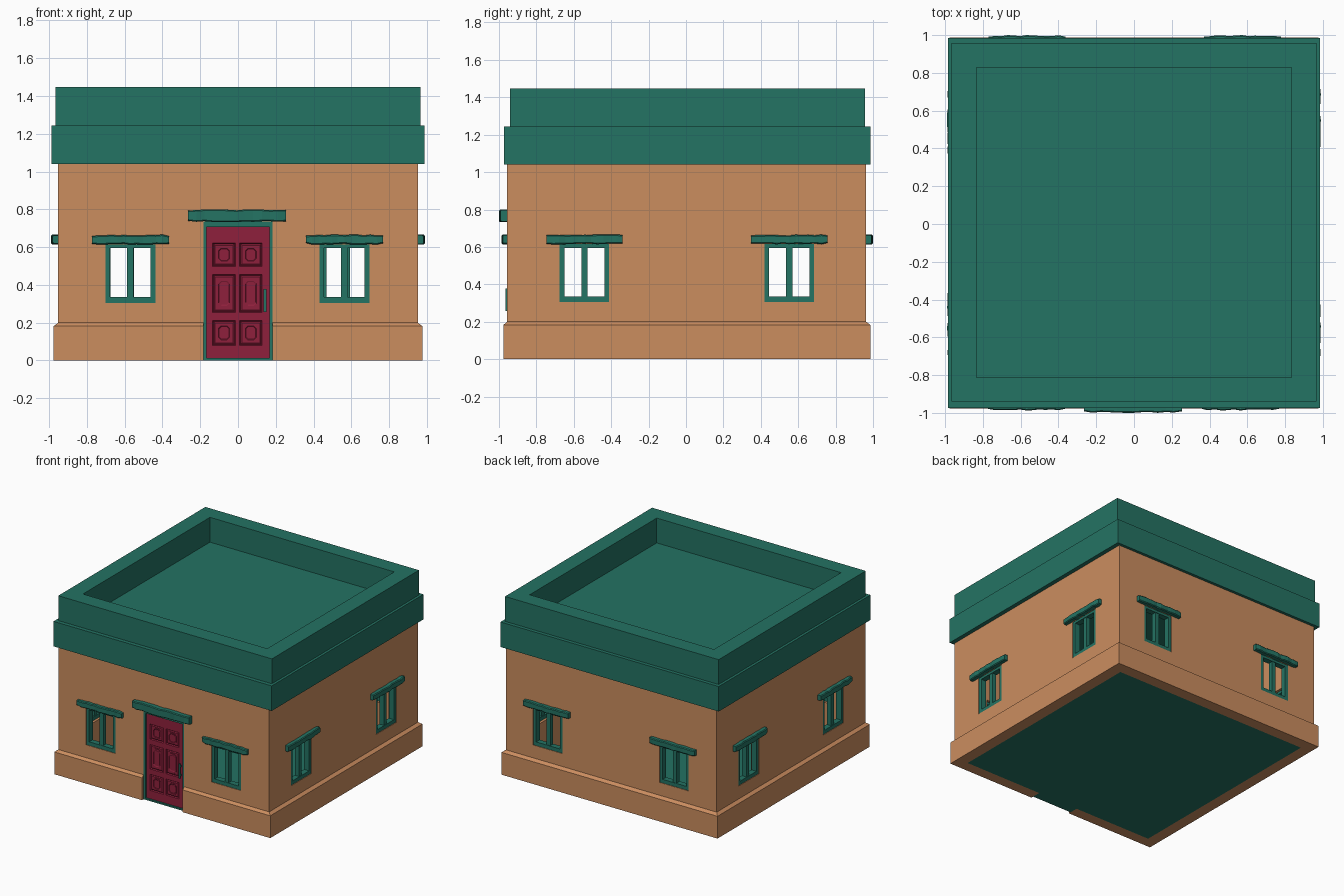
import bpy, bmesh, math, random
from mathutils import Matrix, Vector

if "Cube" in bpy.data.objects:
    bpy.data.objects.remove(bpy.data.objects["Cube"])

random.seed(4)


def material(name, r, g, b):
    m = bpy.data.materials.new(name)
    m.diffuse_color = [((c / 255 + 0.055) / 1.055) ** 2.4 for c in (r, g, b)] + [1]
    m.use_nodes = True
    m.node_tree.nodes["Principled BSDF"].inputs["Base Color"].default_value = m.diffuse_color
    return m


ADOBE = material("adobe_tan", 203, 141, 95)
GREEN = material("painted_green", 36, 115, 99)
RED = material("door_red", 143, 32, 60)


def finish(name, bm, mat, angle=0):
    bmesh.ops.recalc_face_normals(bm, faces=bm.faces)
    bm.transform(Matrix.Rotation(math.radians(angle), 4, 'Z'))
    me = bpy.data.meshes.new(name)
    bm.to_mesh(me)
    bm.free()
    me.materials.append(mat)
    ob = bpy.data.objects.new(name, me)
    bpy.context.collection.objects.link(ob)
    return ob


def add_box(bm, x0, x1, y0, y1, z0, z1):
    vs = bmesh.ops.create_cube(bm, size=1)['verts']
    for v in vs:
        v.co = Vector((x1 if v.co.x > 0 else x0, y1 if v.co.y > 0 else y0,
                       z1 if v.co.z > 0 else z0))


def boxes(name, mat, items, angle=0):
    bm = bmesh.new()
    for it in items:
        add_box(bm, *it)
    return finish(name, bm, mat, angle)


def loft(bm, rings):
    loops = [[bm.verts.new(p) for p in r] for r in rings]
    n = len(loops[0])
    for a, b in zip(loops, loops[1:]):
        for i in range(n):
            bm.faces.new((a[i], a[(i + 1) % n], b[(i + 1) % n], b[i]))
    bm.faces.new(loops[0][::-1])
    bm.faces.new(loops[-1])


def lintel(name, u0, u1, out, z0, z1, back, angle):
    # rough-hewn beam: chamfered section with small seeded wobble
    bm = bmesh.new()
    rings, n, c = [], 12, 0.006
    for i in range(n + 1):
        u = u0 + (u1 - u0) * i / n
        end = i in (0, n)
        f = -out + (0.008 if end else 0 if i == n // 2 else random.uniform(0, 0.006))
        j = lambda: random.uniform(-0.003, 0.003)
        a = z0 + j() + (0.003 if end else 0)
        b = z1 + j() - (0.003 if end else 0)
        sec = [(back, a), (f + c, a), (f, a + c), (f, b - c), (f + c, b), (back, b)]
        rings.append([(u + (j() if not end else 0), y, z) for y, z in sec])
    loft(bm, rings)
    finish(name, bm, GREEN, angle)


# walls with plinth, hollowed and pierced
bm = bmesh.new()
loft(bm, [[(-x, y0, z), (x, y0, z), (x, y1, z), (-x, y1, z)] for x, y0, y1, z in (
    (0.976, -0.977, 0.987, 0), (0.976, -0.977, 0.987, 0.182),
    (0.952, -0.957, 0.963, 0.2), (0.952, -0.957, 0.963, 1.04))])
walls = finish("walls", bm, ADOBE)

# side: angle, wall distance, lintel reach, window centres
SIDES = {"front": (0, 0.957, 0.987, (-0.570, 0.563)),
         "right": (90, 0.952, 0.989, (-0.543, 0.552)),
         "back": (180, 0.963, 1.0, (-0.575, 0.567)),
         "left": (-90, 0.952, 0.989, (-0.552, 0.543))}
HW, ZB, ZT = 0.132, 0.305, 0.615

hollow = boxes("hollow_cutter", ADOBE, [(-0.882, 0.882, -0.887, 0.893, -0.1, 1.2)])
bm = bmesh.new()
add_box(bm, -0.183, 0.183, -1.1, -0.8, -0.1, 0.737)
for ang, d, reach, us in SIDES.values():
    for u in us:
        part = bmesh.new()
        add_box(part, u - HW, u + HW, -d - 0.1, -d + 0.12, ZB, ZT)
        part.transform(Matrix.Rotation(math.radians(ang), 4, 'Z'))
        tmp = bpy.data.meshes.new("tmp")
        part.to_mesh(tmp)
        part.free()
        bm.from_mesh(tmp)
        bpy.data.meshes.remove(tmp)
openings = finish("opening_cutter", bm, ADOBE)
for cutter in (hollow, openings):
    mod = walls.modifiers.new("cut", 'BOOLEAN')
    mod.operation, mod.solver, mod.object = 'DIFFERENCE', 'EXACT', cutter
bpy.context.view_layer.update()
dg = bpy.context.evaluated_depsgraph_get()
cut = bpy.data.meshes.new_from_object(walls.evaluated_get(dg))
walls.modifiers.clear()
walls.data = cut
for cutter in (hollow, openings):
    bpy.data.objects.remove(cutter)

# windows: frame, mullion and beam above
for side, (ang, d, reach, us) in SIDES.items():
    for k, u in enumerate(us):
        y0, y1, t = -d + 0.004, -d + 0.05, 0.025
        boxes(f"{side}_window_frame_{k + 1}", GREEN, [
            (u - HW, u - HW + t, y0, y1, ZB, ZT),
            (u + HW - t, u + HW, y0, y1, ZB, ZT),
            (u - HW + t, u + HW - t, y0, y1, ZB, ZB + 0.03),
            (u - HW + t, u + HW - t, y0, y1, ZT - 0.02, ZT),
            (u - 0.017, u + 0.017, y0 + 0.004, y1 - 0.004, ZB + 0.03, ZT - 0.02)], ang)
        lintel(f"{side}_window_lintel_{k + 1}", u - 0.204, u + 0.204, reach,
               0.616, 0.664, -d + 0.03, ang)

# floor, roof band and parapet
boxes("floor", GREEN, [(-0.882, 0.882, -0.887, 0.893, 0, 0.015)])
boxes("roof_band", GREEN, [(-0.986, 0.986, -0.973, 0.986, 1.04, 1.244)])
for s, nm in ((-1, "left"), (1, "right")):
    xs = sorted((s * 0.833, s * 0.965))
    boxes(nm + "_parapet", GREEN, [(*xs, -0.941, 0.957, 1.244, 1.447)])
boxes("front_parapet", GREEN, [(-0.833, 0.833, -0.941, -0.812, 1.244, 1.447)])
boxes("back_parapet", GREEN, [(-0.833, 0.833, 0.828, 0.957, 1.244, 1.447)])

# door frame and beam
boxes("door_frame", GREEN, [(-0.183, -0.168, -0.957, -0.887, 0, 0.737),
                            (0.168, 0.183, -0.957, -0.887, 0, 0.737),
                            (-0.168, 0.168, -0.957, -0.887, 0.706, 0.737),
                            (-0.168, 0.168, -0.957, -0.887, 0, 0.012)])
lintel("door_lintel", -0.264, 0.254, 1.0, 0.735, 0.798, -0.92, 0)

# door leaf with six sunken panels
DY = -0.943
XS = (-0.168, -0.134, -0.014, 0.008, 0.128, 0.168)
ZS = (0.012, 0.08, 0.212, 0.255, 0.455, 0.498, 0.622, 0.706)
bm = bmesh.new()
grid = [[bm.verts.new((x, DY, z)) for x in XS] for z in ZS]
panels = []
for r in range(len(ZS) - 1):
    for c in range(len(XS) - 1):
        f = bm.faces.new((grid[r][c], grid[r][c + 1], grid[r + 1][c + 1], grid[r + 1][c]))
        if r % 2 and c % 2:
            panels.append(f)
rim = [e for e in bm.edges if e.is_boundary]
ext = bmesh.ops.extrude_edge_only(bm, edges=rim)['geom']
bmesh.ops.translate(bm, verts=[g for g in ext if isinstance(g, bmesh.types.BMVert)],
                    vec=(0, 0.035, 0))
bmesh.ops.holes_fill(bm, edges=[e for e in bm.edges if e.is_boundary], sides=0)
bm.normal_update()
bmesh.ops.inset_individual(bm, faces=panels, thickness=0.008, depth=-0.008)
bmesh.ops.inset_individual(bm, faces=panels, thickness=0.010, depth=0.005)
finish("door", bm, RED)

# raised ornament in each panel
bm = bmesh.new()
for c in (1, 3):
    for r in (1, 3, 5):
        cx, cz = (XS[c] + XS[c + 1]) / 2, (ZS[r] + ZS[r + 1]) / 2
        w, h = 0.034, (ZS[r + 1] - ZS[r]) / 2 - 0.022
        k = 0.016
        pts = [(-w, -h + k), (-w + k, -h), (w - k, -h), (w, -h + k),
               (w, h - k), (w - k, h), (-w + k, h), (-w, h - k)]
        loft(bm, [[(cx + px * s, y, cz + pz * s) for px, pz in pts]
                  for y, s in ((DY + 0.006, 1), (DY - 0.002, 1), (DY - 0.002, 0.85),
                               (DY + 0.001, 0.76))])
finish("door_ornaments", bm, RED)

# door handle
boxes("door_handle", GREEN, [(0.136, 0.150, -0.964, -0.954, 0.258, 0.378),
                             (0.137, 0.149, -0.956, DY + 0.002, 0.272, 0.290),
                             (0.137, 0.149, -0.956, DY + 0.002, 0.346, 0.364)])
